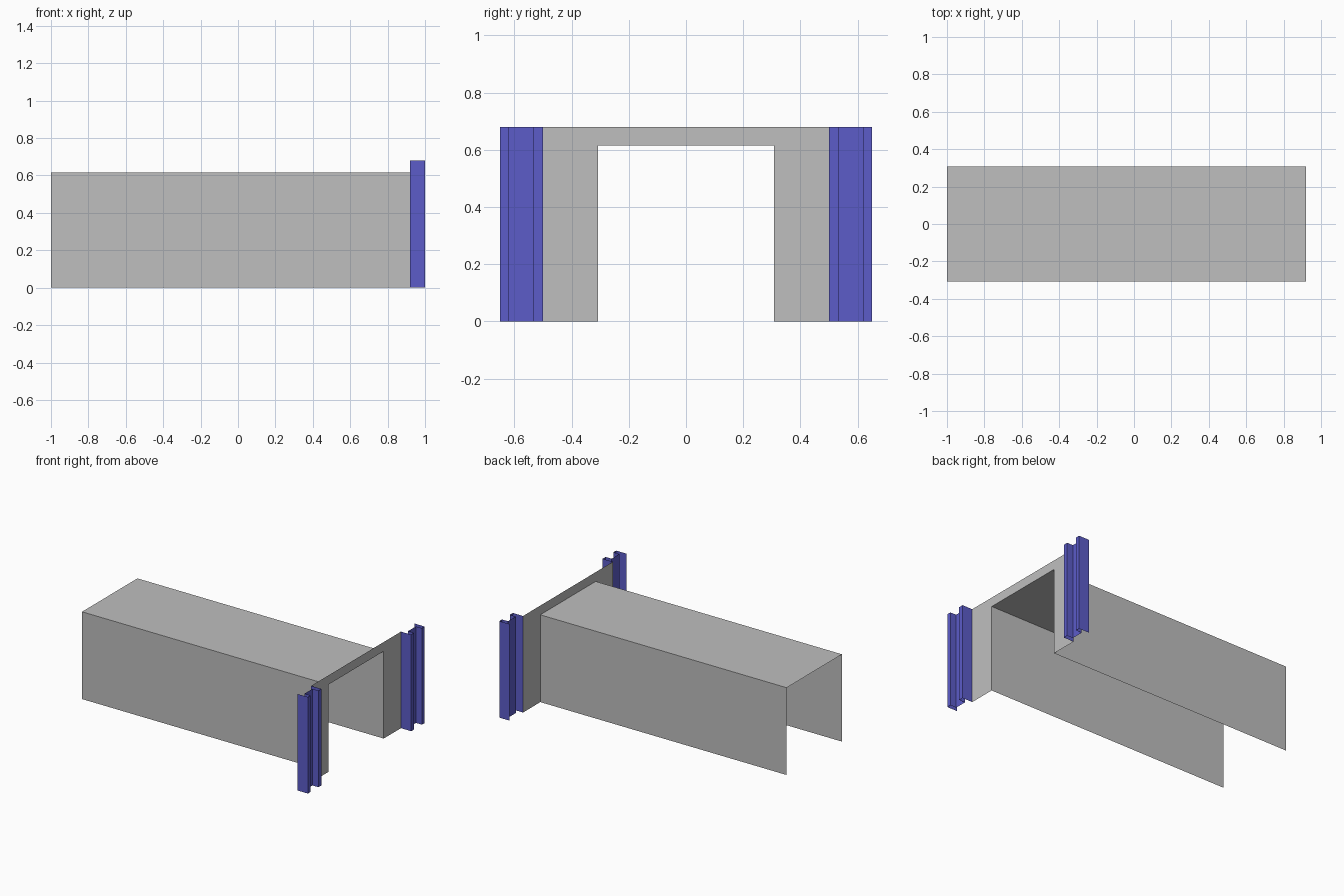
import bpy
import bmesh
from mathutils import Vector

cube = bpy.data.objects.get("Cube")
if cube:
    bpy.data.objects.remove(cube, do_unlink=True)


def make_material(name, colour):
    mat = bpy.data.materials.new(name)
    mat.use_nodes = True
    mat.diffuse_color = colour
    mat.node_tree.nodes["Principled BSDF"].inputs["Base Color"].default_value = colour
    return mat


grey = make_material("light grey sheet", (0.52, 0.52, 0.52, 1))
blue = make_material("blue trim", (0.107, 0.107, 0.584, 1))


def finish(name, bm, mat):
    mesh = bpy.data.meshes.new(name)
    bm.to_mesh(mesh)
    bm.free()
    mesh.materials.append(mat)
    obj = bpy.data.objects.new(name, mesh)
    bpy.context.collection.objects.link(obj)
    return obj


def folded_sheet(name, path, sweep, mat):
    """Sweep an open profile into a thin folded sheet."""
    bm = bmesh.new()
    verts = [bm.verts.new(p) for p in path]
    edges = [bm.edges.new(pair) for pair in zip(verts, verts[1:])]
    swept = bmesh.ops.extrude_edge_only(bm, edges=edges)["geom"]
    moved = [v for v in swept if isinstance(v, bmesh.types.BMVert)]
    bmesh.ops.translate(bm, verts=moved, vec=Vector(sweep))
    return finish(name, bm, mat)


back, front, web = 0.92, 1.0, 0.953     # depths along x
half, opening = 0.308, 0.615            # tunnel half width and height
edge, height = 0.50, 0.68               # surround half width and height

# Open-ended tunnel: two walls and a roof
tunnel = [(-1, -half, 0), (-1, -half, opening), (-1, half, opening), (-1, half, 0)]
folded_sheet("tunnel_lining", tunnel, (back + 1, 0, 0), grey)

# Flat surround framing the opening
outline = [(-edge, 0), (-half, 0), (-half, opening), (half, opening),
           (half, 0), (edge, 0), (edge, height), (-edge, height)]
bm = bmesh.new()
bm.faces.new([bm.verts.new((back, y, z)) for y, z in outline])
finish("opening_surround", bm, grey)

# Grooved guide rails on both sides, open at top and bottom
rail = [(back, 0.5), (front, 0.5), (front, 0.533), (web, 0.533),
        (web, 0.62), (front, 0.62), (front, 0.65), (back, 0.65)]
for name, side in (("left_guide_rail", 1), ("right_guide_rail", -1)):
    folded_sheet(name, [(x, side * y, 0) for x, y in rail], (0, 0, height), blue)
